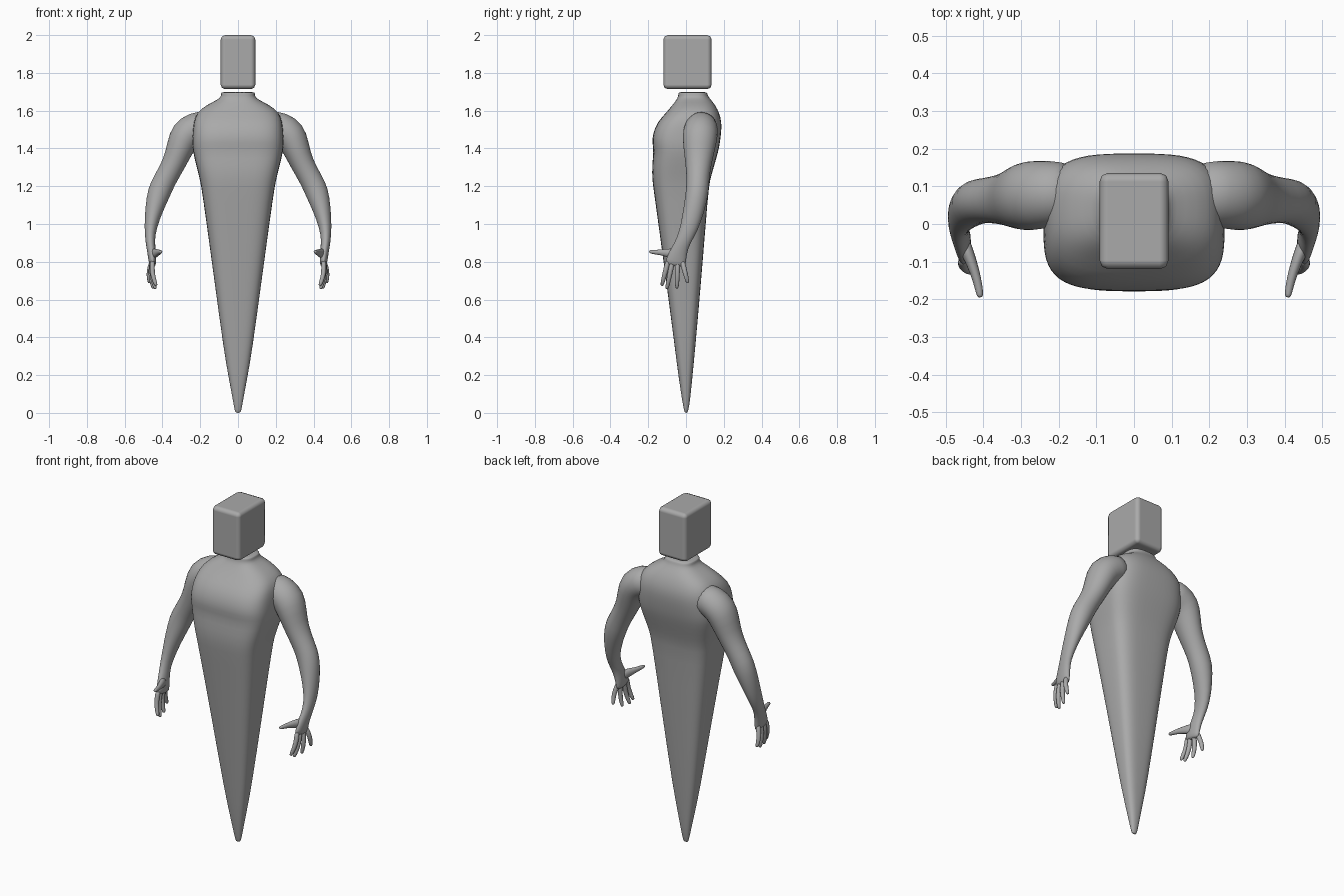
import bpy, bmesh, math
from mathutils import Vector

grey = bpy.data.materials.new("plain_grey")
grey.diffuse_color = (0.4, 0.4, 0.4, 1)


def finish(name, bm, mirror=False, subdivide=True):
    bmesh.ops.recalc_face_normals(bm, faces=bm.faces)
    mesh = bpy.data.meshes.new(name)
    bm.to_mesh(mesh)
    bm.free()
    mesh.materials.append(grey)
    for p in mesh.polygons:
        p.use_smooth = True
    obj = bpy.data.objects.new(name, mesh)
    bpy.context.collection.objects.link(obj)
    if mirror:
        obj.modifiers.new("mirror", "MIRROR").use_axis = (True, False, False)
    if subdivide:
        sub = obj.modifiers.new("smooth", "SUBSURF")
        sub.levels = sub.render_levels = 1
    return obj


def skin(bm, rings):
    """Bridge equal rings of points and cap both ends."""
    loops = [[bm.verts.new(p) for p in ring] for ring in rings]
    n = len(loops[0])
    for a, b in zip(loops, loops[1:]):
        for i in range(n):
            j = (i + 1) % n
            bm.faces.new((a[i], a[j], b[j], b[i]))
    bm.faces.new(loops[0])
    bm.faces.new(loops[-1])


def tube(bm, stations, sides, ref):
    """Loft ellipses along a path: (x, y, z, radius across, radius along ref)."""
    pts = [Vector(s[:3]) for s in stations]
    rings = []
    for i, s in enumerate(stations):
        t = (pts[min(i + 1, len(pts) - 1)] - pts[max(i - 1, 0)]).normalized()
        v = (ref - ref.dot(t) * t).normalized()
        u = v.cross(t)
        angles = [2 * math.pi * k / sides for k in range(sides)]
        rings.append([pts[i] + u * s[3] * math.cos(a) + v * s[4] * math.sin(a) for a in angles])
    skin(bm, rings)


def section(z, w, front, back, power, n=28):
    """Rounded-box cross-section of the torso."""
    def f(c):
        return math.copysign(abs(c) ** (2 / power), c)
    mid, half = (front + back) / 2, (back - front) / 2
    angles = [2 * math.pi * (k + 0.5) / n for k in range(n)]
    return [(w * f(math.cos(a)), mid + half * f(math.sin(a)), z) for a in angles]


# Torso tapering to a point, with chest, shoulders slope and neck
profile = [
    (0.00, 0.012, -0.006, 0.008, 2), (0.015, 0.018, -0.010, 0.012, 2),
    (0.05, 0.024, -0.018, 0.020, 2.2), (0.18, 0.048, -0.038, 0.033, 2.6),
    (0.32, 0.074, -0.056, 0.047, 3), (0.75, 0.132, -0.112, 0.085, 3.4),
    (1.17, 0.190, -0.170, 0.118, 3.6), (1.23, 0.201, -0.179, 0.127, 3.6),
    (1.31, 0.222, -0.181, 0.150, 3.6), (1.385, 0.240, -0.171, 0.172, 3.6),
    (1.43, 0.243, -0.180, 0.180, 3.6), (1.48, 0.241, -0.176, 0.187, 3.5),
    (1.54, 0.236, -0.152, 0.190, 3.3), (1.59, 0.220, -0.105, 0.176, 3),
    (1.63, 0.168, -0.072, 0.155, 2.8), (1.658, 0.108, -0.050, 0.132, 2.6),
    (1.675, 0.090, -0.042, 0.118, 2.8), (1.692, 0.089, -0.040, 0.112, 2.8),
    (1.70, 0.089, -0.040, 0.110, 2.8)]
bm = bmesh.new()
skin(bm, [section(*p) for p in profile])
finish("torso", bm)

# Arms from shoulder to palm
arm = [
    (0.15, 0.085, 1.53, 0.075, 0.080), (0.22, 0.080, 1.51, 0.090, 0.090),
    (0.28, 0.075, 1.475, 0.090, 0.096), (0.308, 0.070, 1.40, 0.074, 0.086),
    (0.338, 0.066, 1.32, 0.062, 0.070), (0.390, 0.063, 1.23, 0.061, 0.060),
    (0.418, 0.060, 1.17, 0.064, 0.062), (0.444, 0.043, 1.08, 0.049, 0.057),
    (0.464, 0.018, 0.98, 0.033, 0.049), (0.466, -0.014, 0.91, 0.025, 0.038),
    (0.458, -0.036, 0.86, 0.024, 0.044), (0.452, -0.055, 0.80, 0.021, 0.056),
    (0.452, -0.058, 0.775, 0.015, 0.054)]
Y, Z = Vector((0, 1, 0)), Vector((0, 0, 1))
bm = bmesh.new()
tube(bm, arm, 16, Y)
finish("arms", bm, mirror=True)

# Four fingers: base y, tip x, tip y, tip z
bm = bmesh.new()
for by, tx, ty, tz in ((-0.094, 0.432, -0.128, 0.672), (-0.070, 0.436, -0.102, 0.655),
                       (-0.044, 0.448, -0.048, 0.658), (-0.022, 0.468, 0.010, 0.686)):
    base, tip = Vector((0.452, by, 0.81)), Vector((tx, ty, tz))
    stations = []
    for t, r in ((0, 0.016), (0.35, 0.0145), (0.65, 0.0135), (0.92, 0.011), (1, 0.007)):
        p = base.lerp(tip, t)
        p.x += 0.012 * math.sin(math.pi * t)
        stations.append((*p, r, r))
    tube(bm, stations, 8, Y)
finish("fingers", bm, mirror=True)

# Thumb pointing forward
bm = bmesh.new()
tube(bm, [(0.458, -0.035, 0.84, 0.022, 0.034), (0.438, -0.085, 0.845, 0.018, 0.028),
          (0.422, -0.128, 0.850, 0.014, 0.017), (0.413, -0.165, 0.851, 0.012, 0.013),
          (0.409, -0.188, 0.853, 0.010, 0.010), (0.408, -0.195, 0.854, 0.006, 0.006)], 8, Z)
finish("thumbs", bm, mirror=True)

# Block head floating just above the neck
bm = bmesh.new()
bmesh.ops.create_cube(bm, size=1)
for v in bm.verts:
    v.co = Vector((v.co.x * 0.184, 0.008 + v.co.y * 0.256, 1.857 + v.co.z * 0.286))
head = finish("head", bm, subdivide=False)
bevel = head.modifiers.new("rounded_edges", "BEVEL")
bevel.width, bevel.segments = 0.024, 2
bevel.harden_normals = True
